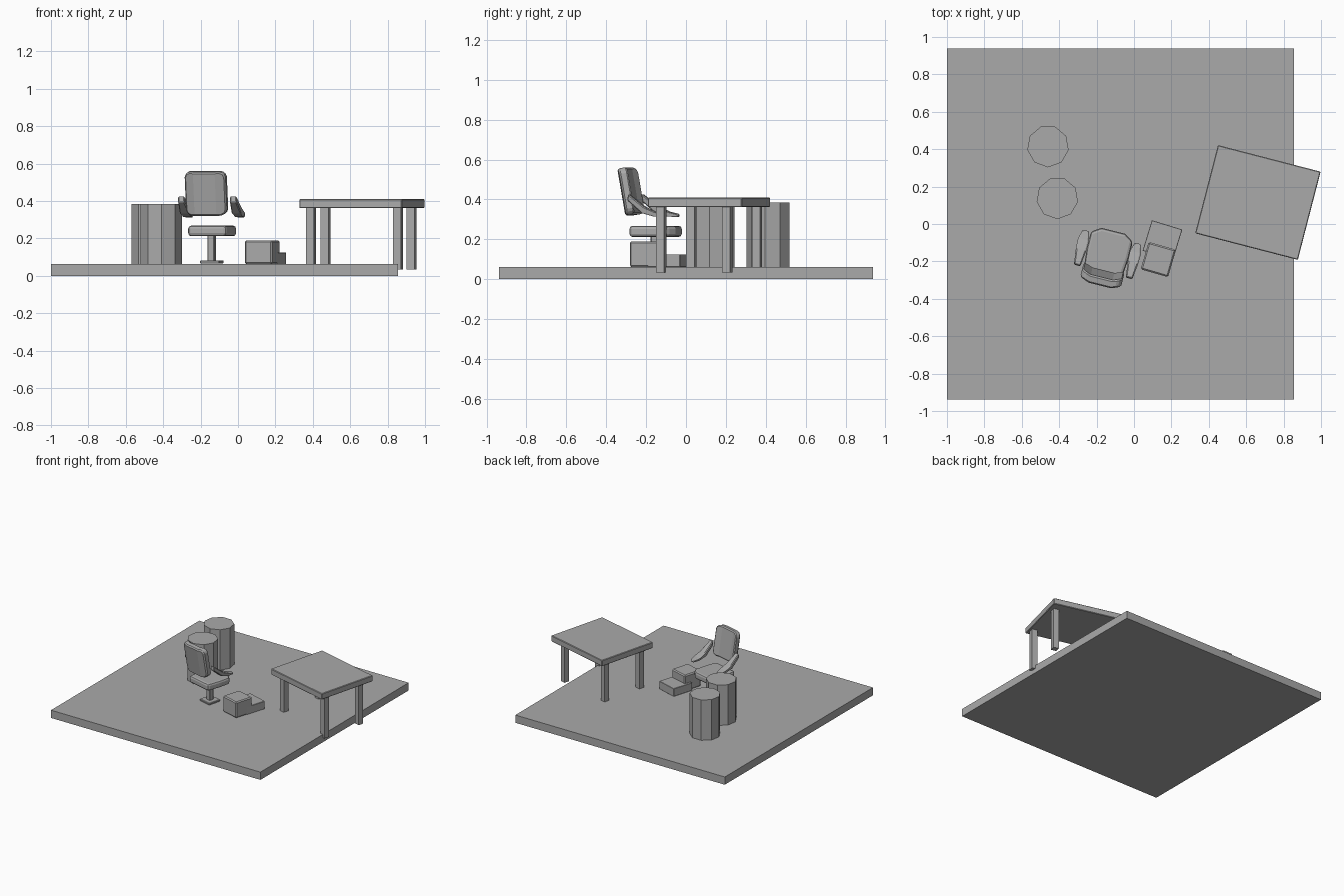
import bpy, bmesh
from math import radians, pi, cos, sin
from mathutils import Matrix

cube = bpy.data.objects.get("Cube")
if cube:
    bpy.data.objects.remove(cube)

grey = bpy.data.materials.new("plain_grey")
grey.use_nodes = True
GREY = (0.4, 0.4, 0.4, 1)
grey.diffuse_color = GREY
grey.node_tree.nodes["Principled BSDF"].inputs["Base Color"].default_value = GREY


def finish(name, bm, matrix, bevel=0, segments=1):
    """Turn a bmesh into a placed, optionally bevelled object."""
    bmesh.ops.recalc_face_normals(bm, faces=bm.faces)
    mesh = bpy.data.meshes.new(name)
    bm.to_mesh(mesh)
    bm.free()
    mesh.materials.append(grey)
    obj = bpy.data.objects.new(name, mesh)
    bpy.context.collection.objects.link(obj)
    obj.matrix_world = matrix
    if bevel:
        mod = obj.modifiers.new("Bevel", "BEVEL")
        mod.width, mod.segments = bevel, segments
        mod.limit_method, mod.angle_limit = "ANGLE", radians(40)
    return obj


def turned(x, y, z, degrees=0):
    return Matrix.Translation((x, y, z)) @ Matrix.Rotation(radians(degrees), 4, "Z")


def box(name, size, matrix, bevel=0, segments=1):
    bm = bmesh.new()
    bmesh.ops.create_cube(bm, size=1)
    bmesh.ops.scale(bm, vec=size, verts=bm.verts)
    return finish(name, bm, matrix, bevel, segments)


def slab(name, outline, height, matrix, bevel=0, segments=1):
    """Extrude a flat outline upward, centred on its thickness."""
    bm = bmesh.new()
    face = bm.faces.new([bm.verts.new((x, y, -height / 2)) for x, y in outline])
    top = bmesh.ops.extrude_face_region(bm, geom=[face])["geom"]
    bmesh.ops.translate(bm, vec=(0, 0, height),
                        verts=[v for v in top if isinstance(v, bmesh.types.BMVert)])
    return finish(name, bm, matrix, bevel, segments)


# Floor
FLOOR = 0.062
box("floor", (1.855, 1.875, FLOOR), turned(-0.0725, 0, FLOOR / 2))

# Table, partly overhanging the floor edge
box("table_top", (0.567, 0.487, 0.048), turned(0.6625, 0.115, 0.386, -14.5), 0.004)
legs = {"front_left": (0.855, -0.125), "front_right": (0.39, 0.027),
        "back_left": (0.928, 0.206), "back_right": (0.468, 0.356)}
for place, (x, y) in legs.items():
    box("table_leg_" + place, (0.043, 0.043, 0.33), turned(x, y, 0.2, -14.5))

# Nine-sided drums
for place, x, y in (("back", -0.46, 0.415), ("front", -0.41, 0.138)):
    ring = [(0.112 * cos(2 * pi * i / 9 - pi / 2), 0.112 * sin(2 * pi * i / 9 - pi / 2))
            for i in range(9)]
    slab("drum_" + place, ring, 0.323, turned(x, y, FLOOR + 0.1615))

# Two stacked-together crates
box("tall_crate", (0.152, 0.152, 0.128), turned(0.13, -0.19, 0.126, -16), 0.008)
box("low_crate", (0.17, 0.17, 0.063), turned(0.152, -0.086, 0.0935, -17), 0.002)

# Office chair
chair = turned(-0.14, -0.155, 0, -14)


def at(x, y, z):
    return chair @ Matrix.Translation((x, y, z))


box("chair_base", (0.105, 0.105, 0.016), at(0, 0, 0.074), 0.003)
box("chair_post", (0.038, 0.038, 0.15), at(0, 0, 0.15), 0.004)
seat = [(-0.105, -0.11), (0.105, -0.11), (0.115, 0), (0.115, 0.09),
        (0.065, 0.122), (-0.065, 0.122), (-0.115, 0.09), (-0.115, 0)]
slab("chair_seat", seat, 0.056, at(0, 0, 0.24), 0.016, 2)

# Backrest: shallow curved plan, rounded corners, leaning back
bm = bmesh.new()
bmesh.ops.create_cube(bm, size=1)
bmesh.ops.scale(bm, vec=(0.225, 0.046, 0.238), verts=bm.verts)
corners = [e for e in bm.edges if abs(e.verts[0].co.y - e.verts[1].co.y) > 0.01]
bmesh.ops.bevel(bm, geom=corners, offset=0.03, segments=2, profile=0.5, affect="EDGES")
for x in (-0.06, 0.06):
    bmesh.ops.bisect_plane(bm, geom=bm.verts[:] + bm.edges[:] + bm.faces[:],
                           plane_co=(x, 0, 0), plane_no=(1, 0, 0))
for v in bm.verts:
    v.co.y += 0.018 * max(0, abs(v.co.x) - 0.06) / 0.05
finish("chair_back", bm, at(0, -0.137, 0.44) @ Matrix.Rotation(radians(10), 4, "X"), 0.008)

# Armrests: side profile bent from the backrest down to the front
upper = [(-0.1, 0.428), (-0.015, 0.362), (0.04, 0.338), (0.085, 0.328)]
lower = [(0.09, 0.312), (0.035, 0.314), (-0.03, 0.332), (-0.105, 0.395)]
for side, x in (("left", 0.143), ("right", -0.143)):
    bm = bmesh.new()
    face = bm.faces.new([bm.verts.new((-0.027, y, z)) for y, z in upper + lower])
    far = bmesh.ops.extrude_face_region(bm, geom=[face])["geom"]
    bmesh.ops.translate(bm, vec=(0.054, 0, 0),
                        verts=[v for v in far if isinstance(v, bmesh.types.BMVert)])
    # narrow the two ends so the pads read as rounded
    for v in bm.verts:
        if abs(v.co.y) > 0.07:
            v.co.x *= 0.65
    finish("armrest_" + side, bm, at(x, 0.0, 0), 0.005)
